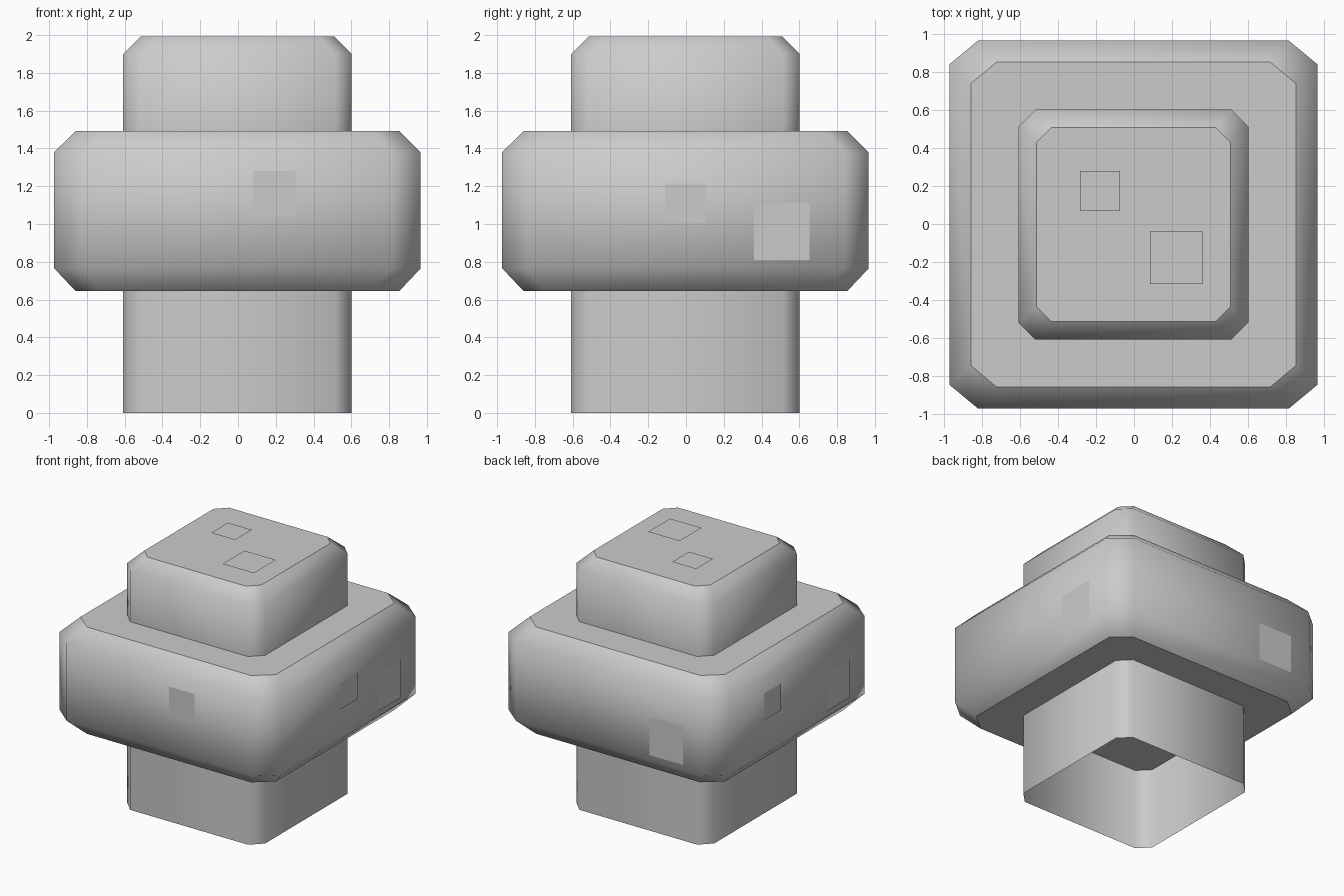
import bpy, bmesh

if "Cube" in bpy.data.objects:
    bpy.data.objects.remove(bpy.data.objects["Cube"])

grey = bpy.data.materials.new("stone_grey")
grey.diffuse_color = (0.6, 0.6, 0.6, 1)
grey.use_nodes = True
grey.node_tree.nodes["Principled BSDF"].inputs["Base Color"].default_value = grey.diffuse_color
CX = -0.003  # slight offset of the body


def finish(name, bm):
    mesh = bpy.data.meshes.new(name)
    bm.normal_update()
    bm.to_mesh(mesh)
    bm.free()
    mesh.materials.append(grey)
    obj = bpy.data.objects.new(name, mesh)
    bpy.context.collection.objects.link(obj)
    return obj


def loft(name, rings, bottom=False, top=False):
    """Stack corner-cut square rings (z, half size, x cut, y cut); caps stay sharp."""
    bm = bmesh.new()
    loops = []
    for z, h, a, b in rings:
        pts = [(h - a, -h), (h, -h + b), (h, h - b), (h - a, h),
               (-h + a, h), (-h, h - b), (-h, -h + b), (-h + a, -h)]
        loops.append([bm.verts.new((x + CX, y + CX, z)) for x, y in pts])
    for lo, hi in zip(loops, loops[1:]):
        for i in range(8):
            j = (i + 1) % 8
            bm.faces.new((lo[i], lo[j], hi[j], hi[i])).smooth = True
    caps = []
    if bottom:
        caps.append(bm.faces.new(loops[0][::-1]))
    if top:
        caps.append(bm.faces.new(loops[-1]))
    for f in caps:
        for e in f.edges:
            e.smooth = False
    return finish(name, bm)


# Hollow lower post, wide block, upper post
loft("lower_post", [(0, 0.605, 0.088, 0.088), (0.645, 0.605, 0.088, 0.088)])
loft("wide_block", [(0.645, 0.857, 0.137, 0.115), (0.765, 0.97, 0.152, 0.126),
                    (1.38, 0.97, 0.152, 0.126), (1.492, 0.857, 0.137, 0.115)], True, True)
loft("upper_post", [(1.492, 0.605, 0.088, 0.088), (1.9, 0.605, 0.088, 0.088),
                    (1.992, 0.512, 0.08, 0.08)], top=True)


# Thin square patches, as planes just off the surface
def patch(name, axis, pos, u0, u1, v0, v1, flip):
    bm = bmesh.new()
    corners = [(u0, v0), (u1, v0), (u1, v1), (u0, v1)]
    if flip:
        corners.reverse()
    verts = []
    for u, v in corners:
        co = [u, v]
        co.insert(axis, pos)
        verts.append(bm.verts.new(co))
    bm.faces.new(verts)
    finish(name, bm)


patch("front_patch", 1, -0.979, 0.08, 0.305, 1.04, 1.28, False)
patch("back_patch", 1, 0.973, -0.655, -0.36, 0.81, 1.11, True)
patch("right_small_patch", 0, 0.973, -0.11, 0.105, 1.005, 1.215, False)
patch("right_large_patch", 0, 0.973, 0.36, 0.655, 0.81, 1.11, False)
patch("left_small_patch", 0, -0.979, 0.21, 0.42, 1.04, 1.25, True)
patch("left_large_patch", 0, -0.979, -0.655, -0.36, 0.81, 1.11, True)
patch("top_small_patch", 2, 2.0, -0.285, -0.075, 0.07, 0.28, False)
patch("top_large_patch", 2, 2.0, 0.085, 0.36, -0.315, -0.04, False)
